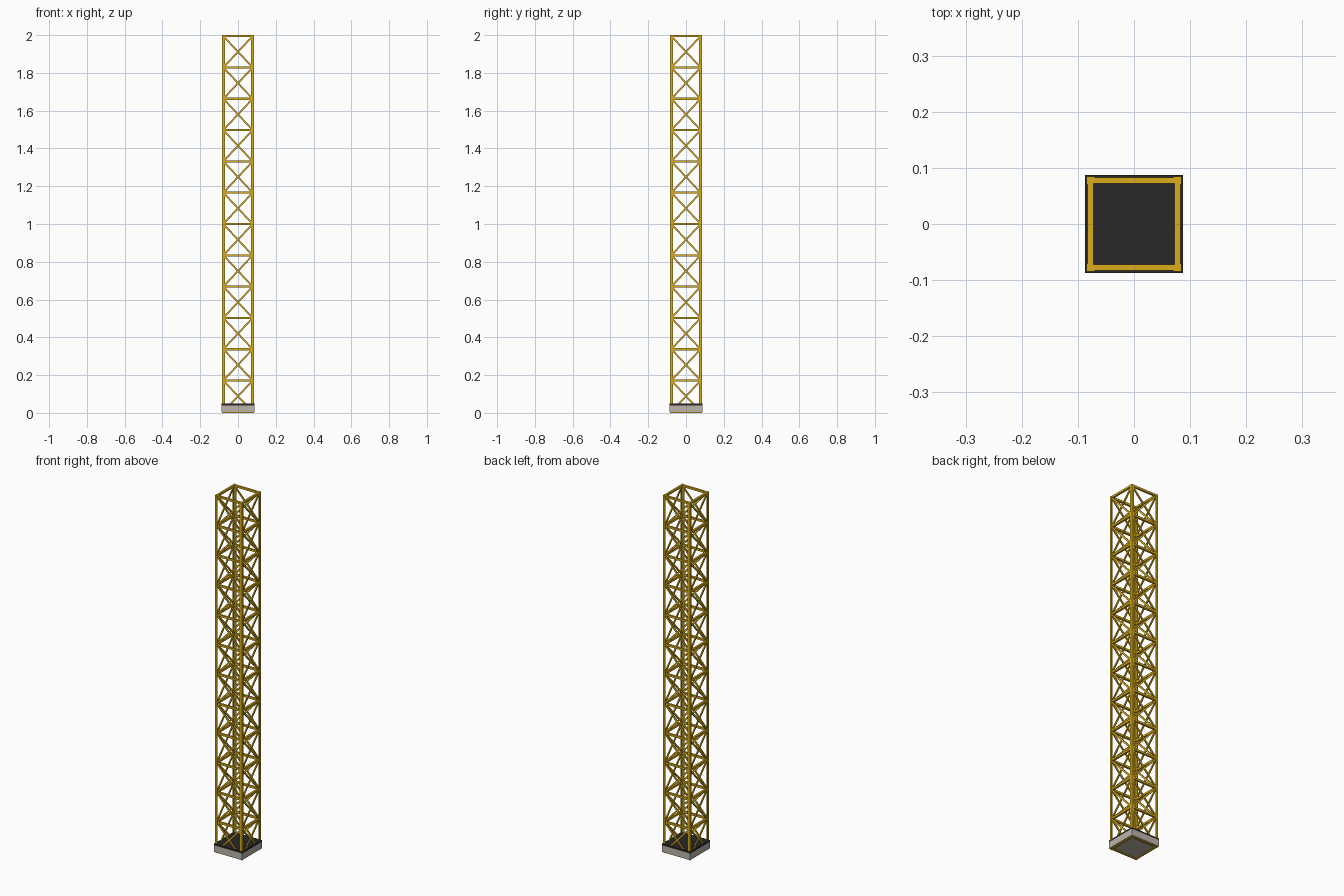
import bpy
import bmesh
from math import pi
from mathutils import Matrix, Vector

cube = bpy.data.objects.get("Cube")
if cube:
    bpy.data.objects.remove(cube, do_unlink=True)

BAYS = 12
OUT = 0.0845       # outer face of the corner angles
RAIL = 0.0775      # centre line of the bracing
BAR = 0.011        # rail thickness
LOW, HIGH = BAR / 2, 2 - BAR / 2
STEP = (HIGH - LOW) / BAYS


def material(name, colour):
    mat = bpy.data.materials.new(name)
    mat.use_nodes = True
    mat.diffuse_color = (*colour, 1)
    mat.node_tree.nodes["Principled BSDF"].inputs["Base Color"].default_value = (*colour, 1)
    return mat


yellow = material("mast yellow", (0.70, 0.42, 0.012))
concrete = material("concrete grey", (0.51, 0.46, 0.41))
dark = material("dark plate", (0.021, 0.021, 0.021))


def finish(bm, name, mat):
    bmesh.ops.recalc_face_normals(bm, faces=bm.faces)
    mesh = bpy.data.meshes.new(name)
    bm.to_mesh(mesh)
    bm.free()
    mesh.materials.append(mat)
    obj = bpy.data.objects.new(name, mesh)
    bpy.context.collection.objects.link(obj)
    return obj


def box(bm, centre, size, turn=Matrix()):
    place = Matrix.Translation(centre) @ turn @ Matrix.Diagonal((*size, 1))
    bmesh.ops.create_cube(bm, size=1, matrix=place)


def bar(bm, a, b, width, depth):
    """Flat bar from a to b lying in a plane facing -y."""
    d = Vector(b) - Vector(a)
    turn = Vector((1, 0, 0)).rotation_difference(d).to_matrix().to_4x4()
    box(bm, (Vector(a) + Vector(b)) / 2, (d.length, depth, width), turn)


# Corner legs: L-section angles running the full height
FLANGE, THICK = 0.0145, 0.003
profile = [(0, 0), (FLANGE, 0), (FLANGE, THICK), (THICK, THICK), (THICK, FLANGE), (0, FLANGE)]
corners = ["front_right", "front_left", "back_left", "back_right"]
for i, corner in enumerate(corners):
    bm = bmesh.new()
    face = bm.faces.new([bm.verts.new((x - OUT, y - OUT, 0)) for x, y in profile])
    top = bmesh.ops.extrude_face_region(bm, geom=[face])["geom"]
    verts = [v for v in top if isinstance(v, bmesh.types.BMVert)]
    bmesh.ops.translate(bm, verts=verts, vec=(0, 0, 2))
    bm.transform(Matrix.Rotation(i * pi / 2, 4, "Z"))
    finish(bm, corner + "_leg", yellow)

# Each side: horizontal rails and crossed diagonals in every bay
for i, side in enumerate(["front", "left", "back", "right"]):
    spin = Matrix.Rotation(i * pi / 2, 4, "Z")
    rails, braces = bmesh.new(), bmesh.new()
    for k in range(BAYS + 1):
        z = LOW + k * STEP
        box(rails, (0, -RAIL, z), (2 * RAIL + BAR, BAR, BAR))
        if k < BAYS:
            for s in (-1, 1):
                bar(braces, (-s * RAIL, -RAIL, z), (s * RAIL, -RAIL, z + STEP), 0.009, 0.006)
    for bm, name in ((rails, "_rails"), (braces, "_braces")):
        bm.transform(spin)
        finish(bm, side + name, yellow)

# Footing: concrete slab with a dark plate on top
HALF = 0.0875
for name, mat, low, high in (("footing_slab", concrete, 0.004, 0.04),
                             ("footing_plate", dark, 0.04, 0.049)):
    bm = bmesh.new()
    box(bm, (0, 0, (low + high) / 2), (2 * HALF, 2 * HALF, high - low))
    finish(bm, name, mat)
